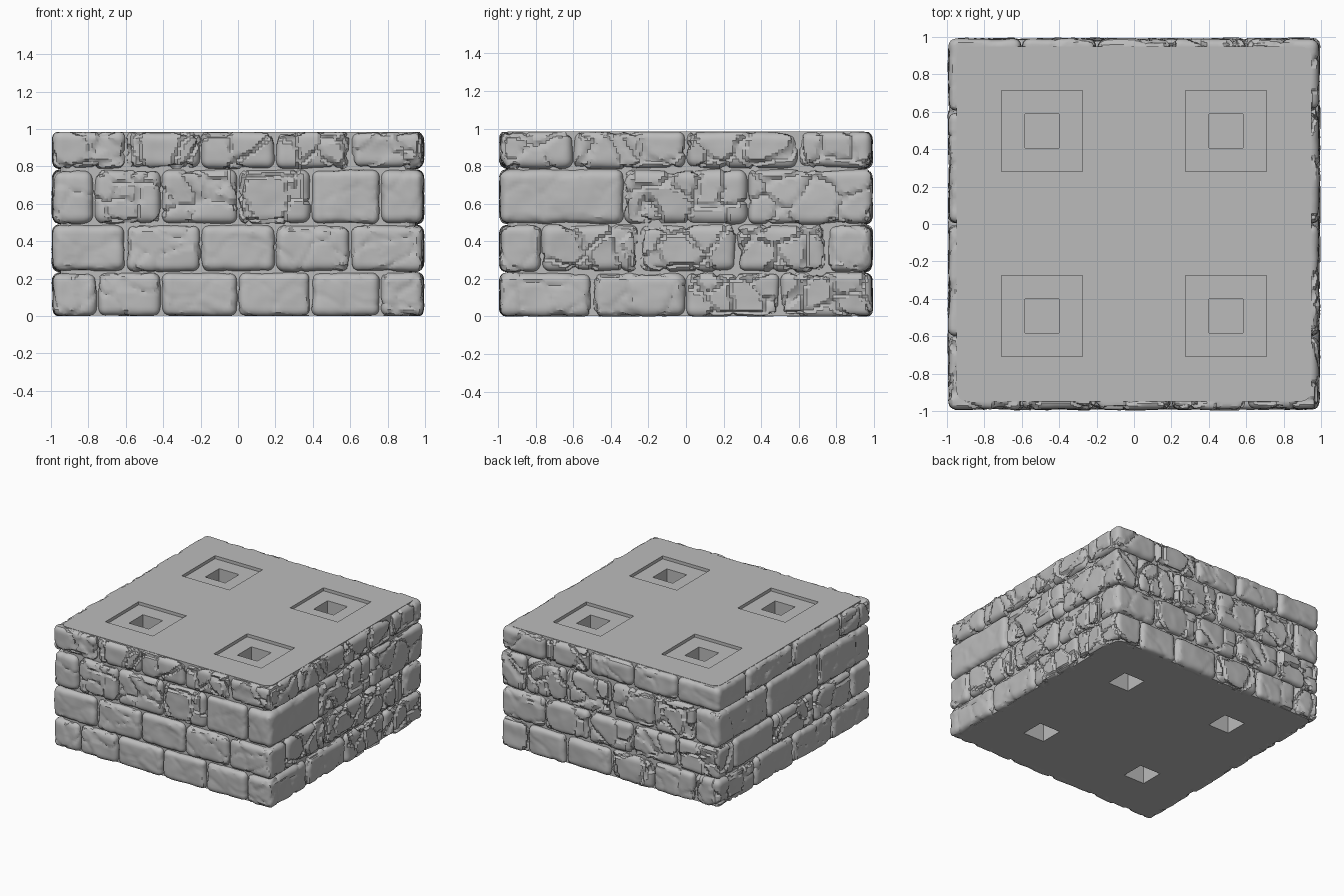
import bpy, bmesh, math, random
from mathutils import Vector, noise

random.seed(7)
if "Cube" in bpy.data.objects:
    bpy.data.objects.remove(bpy.data.objects["Cube"], do_unlink=True)

stone = bpy.data.materials.new("grey stone")
stone.use_nodes = True
grey = (0.5, 0.5, 0.5, 1)
stone.diffuse_color = grey
stone.node_tree.nodes["Principled BSDF"].inputs["Base Color"].default_value = grey

TOP = 0.985     # height of the slab
EDGE = 0.99     # outer face of the stones
CORE = 0.95     # mortar face behind the stones


def finish(bm, name):
    bmesh.ops.recalc_face_normals(bm, faces=bm.faces)
    mesh = bpy.data.meshes.new(name)
    bm.to_mesh(mesh)
    bm.free()
    obj = bpy.data.objects.new(name, mesh)
    bpy.context.collection.objects.link(obj)
    mesh.materials.append(stone)
    return obj


def activate(obj):
    bpy.ops.object.select_all(action='DESELECT')
    obj.select_set(True)
    bpy.context.view_layer.objects.active = obj


def add_box(bm, lo, hi):
    verts = bmesh.ops.create_cube(bm, size=1)["verts"]
    for v in verts:
        v.co = Vector([lo[i] if v.co[i] < 0 else hi[i] for i in range(3)])
    return verts


def relief(p, rough):
    """Chiselled depth: soft waves, tilted facets and thin cracks."""
    wave = noise.fractal(p * 6, 1.0, 2.0, 3) * 0.006
    q = p * 5 + noise.noise_vector(p * 4) * 0.35
    dist, points = noise.voronoi(q)
    tilt = noise.noise_vector(points[0] * 7.3)
    facet = (q - points[0]).dot(tilt) * 0.022 * rough
    crack = 0.012 * rough if dist[1] - dist[0] < 0.07 else 0
    return wave + facet - crack


def add_stone(bm, lo, hi):
    """Rounded, chipped block; only its outer shell is kept."""
    part = bmesh.new()
    add_box(part, lo, hi)
    for axis in range(3):
        edges = [e for e in part.edges
                 if abs((e.verts[0].co - e.verts[1].co)[axis]) > 1e-4]
        cuts = max(5, round((hi[axis] - lo[axis]) / 0.018))
        bmesh.ops.subdivide_edges(part, edges=edges, cuts=cuts, use_grid_fill=True)
    r = random.uniform(0.035, 0.05)
    rough = random.choice([0.25, 0.5, 0.9, 1.2])
    for v in part.verts:
        core = Vector([min(max(v.co[i], lo[i] + r), hi[i] - r) for i in range(3)])
        normal = (v.co - core).normalized()
        p = core + normal * r
        p += normal * min(relief(p, rough), 0.006)
        p.z = min(max(p.z, 0), TOP - 0.002)
        v.co = p
    hidden = [f for f in part.faces
              if max(abs(f.calc_center_median().x), abs(f.calc_center_median().y)) < 0.915]
    bmesh.ops.delete(part, geom=hidden, context='FACES')
    bmesh.ops.recalc_face_normals(part, faces=part.faces)
    mesh = bpy.data.meshes.new("stone_part")
    part.to_mesh(mesh)
    part.free()
    bm.from_mesh(mesh)
    bpy.data.meshes.remove(mesh)


# Courses: bottom, top, joints along the front, joints along the side
courses = [
    (0, 0.235, (-0.75, -0.41, 0, 0.39, 0.76), (-0.5, 0, 0.5)),
    (0.235, 0.49, (-0.6, -0.2, 0.2, 0.6), (-0.77, -0.25, 0.27, 0.75)),
    (0.49, 0.785, (-0.77, -0.41, 0, 0.39, 0.76), (-0.33, 0.33)),
    (0.785, TOP, (-0.6, -0.2, 0.2, 0.6), (-0.6, 0, 0.6)),
]
DEPTH = 0.16
for number, (z0, z1, front, side) in enumerate(courses, 1):
    bm = bmesh.new()
    plans = [(a, -EDGE, b, -EDGE + DEPTH) for a, b in zip(front, front[1:])]
    plans += [(EDGE - DEPTH, a, EDGE, b) for a, b in zip(side, side[1:])]
    plans.append((front[-1], -EDGE, EDGE, side[0]))      # front corner
    plans.append((-front[0], side[-1], EDGE, EDGE))      # back corner
    plans += [(-c, -d, -a, -b) for c, d, a, b in
              [(x1, y1, x0, y0) for x0, y0, x1, y1 in plans]]
    gap = 0.005
    for x0, y0, x1, y1 in plans:
        x0, x1 = min(x0, x1), max(x0, x1)
        y0, y1 = min(y0, y1), max(y0, y1)
        lo = [x0 if x0 <= -EDGE else x0 + gap, y0 if y0 <= -EDGE else y0 + gap,
              z0 if z0 == 0 else z0 + gap]
        hi = [x1 if x1 >= EDGE else x1 - gap, y1 if y1 >= EDGE else y1 - gap,
              z1 if z1 == TOP else z1 - gap]
        add_stone(bm, lo, hi)
    course = finish(bm, "stone_course_%d" % number)
    activate(course)
    bpy.ops.object.shade_smooth_by_angle(angle=math.radians(28))

# Core slab with rounded vertical corners
bm = bmesh.new()
add_box(bm, (-CORE, -CORE, 0.002), (CORE, CORE, TOP))
upright = [e for e in bm.edges if abs(e.verts[0].co.z - e.verts[1].co.z) > 0.1]
bmesh.ops.bevel(bm, geom=upright, offset=0.06, segments=4, profile=0.5, affect='EDGES')
core = finish(bm, "core_slab")


def cut(name, half, z0, z1, taper=1.0):
    """Cut a square pocket in each quarter of the slab."""
    bm = bmesh.new()
    for x in (-0.492, 0.492):
        for y in (-0.492, 0.497):
            for v in add_box(bm, (x - half, y - half, z0), (x + half, y + half, z1)):
                if v.co.z == min(z0, z1):
                    v.co.x = x + (v.co.x - x) * taper
                    v.co.y = y + (v.co.y - y) * taper
    cutter = finish(bm, name)
    cutter.hide_render = True
    activate(core)
    mod = core.modifiers.new(name, 'BOOLEAN')
    mod.operation = 'DIFFERENCE'
    mod.solver = 'EXACT'
    mod.object = cutter
    bpy.ops.object.modifier_apply(modifier=mod.name)
    bpy.data.objects.remove(cutter, do_unlink=True)


cut("shallow_recess", 0.216, TOP - 0.025, TOP + 0.05)
cut("top_socket", 0.09, TOP - 0.13, TOP - 0.01, 0.88)
cut("bottom_socket", 0.095, -0.05, 0.3)
